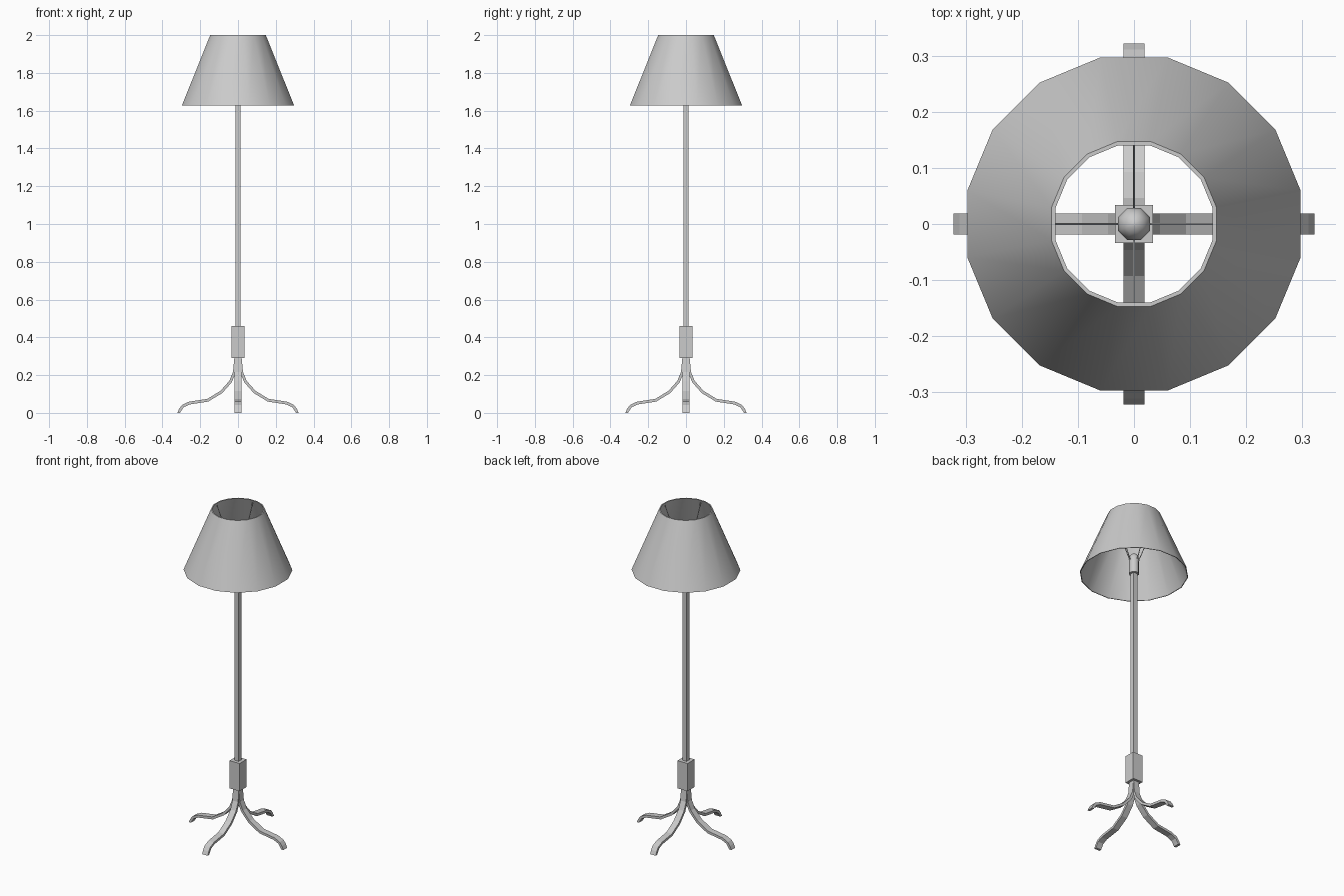
import bpy, bmesh, math
from mathutils import Vector

if "Cube" in bpy.data.objects:
    bpy.data.objects.remove(bpy.data.objects["Cube"])


def finish(name, bm, smooth=None):
    bmesh.ops.recalc_face_normals(bm, faces=bm.faces)
    me = bpy.data.meshes.new(name)
    bm.to_mesh(me)
    bm.free()
    ob = bpy.data.objects.new(name, me)
    bpy.context.collection.objects.link(ob)
    if smooth:
        bpy.ops.object.select_all(action='DESELECT')
        ob.select_set(True)
        bpy.context.view_layer.objects.active = ob
        bpy.ops.object.shade_smooth_by_angle(angle=math.radians(smooth))
    return ob


def box(name, half, z0, z1):
    bm = bmesh.new()
    bmesh.ops.create_cube(bm, size=1)
    for v in bm.verts:
        v.co = (v.co.x * 2 * half, v.co.y * 2 * half, z0 + (v.co.z + 0.5) * (z1 - z0))
    return finish(name, bm)


def lathe(name, profile, sides, closed, smooth):
    # rings of (radius, z), rotated half a step so flats face the axes
    bm = bmesh.new()
    rings = []
    for r, z in profile:
        angles = [2 * math.pi * (i + 0.5) / sides for i in range(sides)]
        rings.append([bm.verts.new((r * math.cos(a), r * math.sin(a), z)) for a in angles])
    pairs = list(zip(rings, rings[1:])) + ([(rings[-1], rings[0])] if closed else [])
    for a, b in pairs:
        for i in range(sides):
            j = (i + 1) % sides
            bm.faces.new((a[i], a[j], b[j], b[i]))
    if not closed:
        bm.faces.new(rings[0])
        bm.faces.new(rings[-1])
    return finish(name, bm, smooth)


def leg(name, path, width, thick, angle):
    # flat strip swept along a path in the XZ plane, turned around z
    bm = bmesh.new()
    pts = [Vector(p) for p in path]
    rings = []
    for i, p in enumerate(pts):
        t = (pts[min(i + 1, len(pts) - 1)] - pts[max(i - 1, 0)]).normalized()
        n = Vector((-t.y, t.x)) * thick / 2
        if i == 0 or i == len(pts) - 1:
            n = Vector((thick / 2, 0))  # level cut at box and floor
        a, b = p + n, p - n
        ring = [(a.x, -width, a.y), (a.x, width, a.y), (b.x, width, b.y), (b.x, -width, b.y)]
        rings.append([bm.verts.new(c) for c in ring])
    for a, b in zip(rings, rings[1:]):
        for i in range(4):
            j = (i + 1) % 4
            bm.faces.new((a[i], a[j], b[j], b[i]))
    bm.faces.new(rings[0])
    bm.faces.new(rings[-1])
    ob = finish(name, bm)
    ob.rotation_euler.z = angle


def rod(name, a, b, r):
    a, b = Vector(a), Vector(b)
    bm = bmesh.new()
    bmesh.ops.create_cone(bm, cap_ends=True, segments=6, radius1=r, radius2=r, depth=(b - a).length)
    ob = finish(name, bm, 65)
    ob.location = (a + b) / 2
    ob.rotation_euler = (b - a).to_track_quat('Z', 'Y').to_euler()


# Shade: thin 16-sided open cone
lathe("shade", [(0.303, 1.627), (0.150, 2.0), (0.143, 2.0), (0.299, 1.627)], 16, True, 40)

# Pole and base block
box("pole", 0.0135, 0.45, 1.64)
box("base_block", 0.034, 0.29, 0.46)

# Bulb socket and bulb
lathe("socket", [(0.029, 1.63), (0.029, 1.705)], 8, False, 50)
lathe("bulb", [(0.029, 1.705), (0.031, 1.72), (0.027, 1.738), (0.017, 1.752), (0.004, 1.758)], 8, False, 60)

# Four curved legs and four shade spokes
path = [(0.012, 0.29), (0.019, 0.215), (0.040, 0.165), (0.088, 0.111), (0.16, 0.067),
        (0.258, 0.052), (0.292, 0.036), (0.305, 0.018), (0.314, 0.0)]
for k in range(4):
    a = k * math.pi / 2
    c, s = math.cos(a), math.sin(a)
    leg(f"leg_{k + 1}", path, 0.019, 0.015, a)
    rod(f"shade_spoke_{k + 1}", (0.022 * c, 0.022 * s, 1.70), (0.142 * c, 0.142 * s, 1.985), 0.0025)
